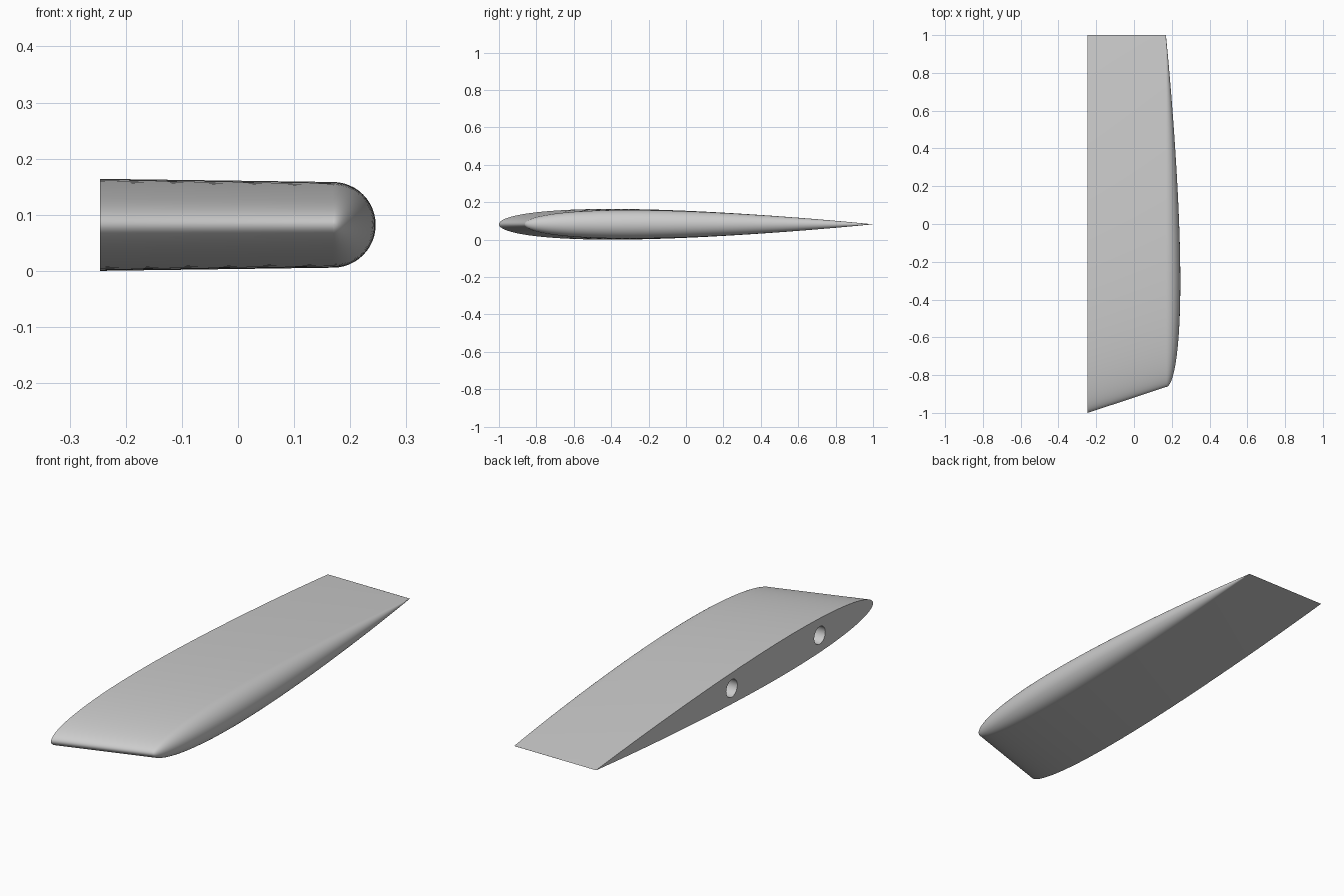
import bpy, bmesh, math

cube = bpy.data.objects.get("Cube")
if cube:
    bpy.data.objects.remove(cube, do_unlink=True)

ROOT_X, TIP_X = -0.2455, 0.169
THICKNESS = 0.082        # thickness to chord ratio, equals root half thickness
ROOT_CHORD, TIP_CHORD = 2.0, 1.863
TRAILING_Y = 1.0
STATIONS, ARC = 64, 24


def half_thickness(t):
    """Symmetric foil half thickness per unit chord, closed at the trailing edge."""
    return 5 * THICKNESS * (0.2969 * math.sqrt(t) - 0.126 * t - 0.3516 * t**2
                            + 0.2843 * t**3 - 0.1036 * t**4)


def section(t):
    """Spanwise outline at one chord station: top, round tip, bottom."""
    h = half_thickness(t)
    y_root = TRAILING_Y - ROOT_CHORD * (1 - t)
    y_tip = TRAILING_Y - TIP_CHORD * (1 - t)
    z_root, r = h * ROOT_CHORD, h * TIP_CHORD
    points = [(ROOT_X, y_root, THICKNESS + z_root)]
    for i in range(ARC + 1):
        a = math.pi * i / ARC
        points.append((TIP_X + r * math.sin(a), y_tip, THICKNESS + r * math.cos(a)))
    points.append((ROOT_X, y_root, THICKNESS - z_root))
    return points


# Fin body: loft of spanwise outlines from leading to trailing edge
bm = bmesh.new()
rows = []
for s in range(STATIONS + 1):
    t = (1 - math.cos(math.pi * s / STATIONS)) / 2
    rows.append([bm.verts.new(p) for p in section(t)])
for a, b in zip(rows, rows[1:]):
    for i in range(len(a) - 1):
        bm.faces.new((a[i], a[i + 1], b[i + 1], b[i]))
bmesh.ops.remove_doubles(bm, verts=bm.verts, dist=0.00001)

# Flat root face
rim = [e for e in bm.edges if e.is_boundary]
bmesh.ops.holes_fill(bm, edges=rim, sides=0)
bmesh.ops.recalc_face_normals(bm, faces=bm.faces)
mesh = bpy.data.meshes.new("fin_body")
bm.to_mesh(mesh)
bm.free()
fin = bpy.data.objects.new("fin_body", mesh)
bpy.context.collection.objects.link(fin)

grey = bpy.data.materials.new("light_grey")
grey.use_nodes = True
colour = (0.6, 0.6, 0.6, 1)
grey.diffuse_color = colour
grey.node_tree.nodes["Principled BSDF"].inputs["Base Color"].default_value = colour
mesh.materials.append(grey)

# Two blind mounting holes in the root face
for y in (-0.615, 0.02):
    bpy.ops.mesh.primitive_cylinder_add(vertices=48, radius=0.04, depth=0.4,
                                        location=(ROOT_X, y, THICKNESS),
                                        rotation=(0, math.pi / 2, 0))
    cutter = bpy.context.object
    cutter.name = "hole_cutter"
    cutter.hide_render = True
    cutter.data.materials.append(grey)
    mod = fin.modifiers.new("mounting_hole", 'BOOLEAN')
    mod.operation, mod.object, mod.solver = 'DIFFERENCE', cutter, 'EXACT'
    bpy.context.view_layer.objects.active = fin
    bpy.ops.object.modifier_apply(modifier=mod.name)
    bpy.data.objects.remove(cutter, do_unlink=True)

# Smooth skin with crisp root, hole and trailing edges
bpy.ops.object.select_all(action='DESELECT')
fin.select_set(True)
bpy.context.view_layer.objects.active = fin
bpy.ops.object.shade_smooth_by_angle(angle=math.radians(40))
